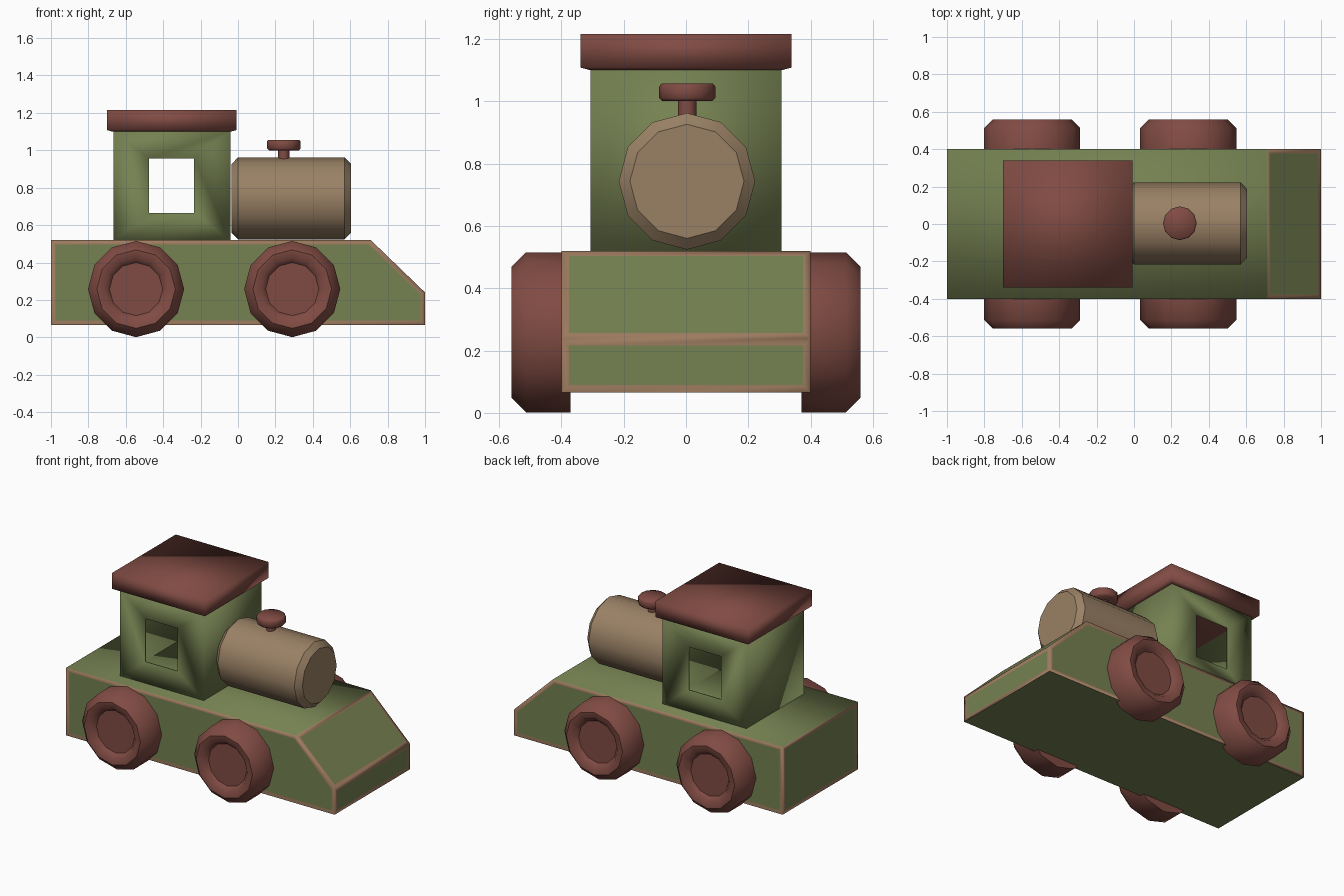
import bpy, bmesh, math
from mathutils import Vector

if "Cube" in bpy.data.objects:
    bpy.data.objects.remove(bpy.data.objects["Cube"])


def material(name, rgb):
    m = bpy.data.materials.new(name)
    lin = [((c / 255 + 0.055) / 1.055) ** 2.4 for c in rgb]
    m.diffuse_color = (*lin, 1)
    m.use_nodes = True
    m.node_tree.nodes["Principled BSDF"].inputs["Base Color"].default_value = m.diffuse_color
    return m


GREEN = material("olive_green", (117, 129, 81))
RED = material("brick_red", (128, 75, 67))
TAN = material("boiler_tan", (154, 129, 101))
TRIM = material("trim_tan", (157, 123, 95))


def finish(name, bm, mats, angle):
    """Turn a bmesh into an object, smooth below the given angle."""
    bmesh.ops.recalc_face_normals(bm, faces=bm.faces)
    me = bpy.data.meshes.new(name)
    bm.to_mesh(me)
    bm.free()
    for m in mats:
        me.materials.append(m)
    for p in me.polygons:
        p.use_smooth = True
    me.set_sharp_from_angle(angle=math.radians(angle))
    ob = bpy.data.objects.new(name, me)
    bpy.context.collection.objects.link(ob)
    return ob


def loft(bm, rings):
    """Skin a list of vertex rings and cap both ends."""
    vs = [[bm.verts.new(p) for p in r] for r in rings]
    n = len(vs[0])
    for a, b in zip(vs, vs[1:]):
        for i in range(n):
            j = (i + 1) % n
            bm.faces.new((a[i], a[j], b[j], b[i]))
    bm.faces.new(vs[0][::-1])
    bm.faces.new(vs[-1])


def lathe(name, profile, origin, axis, mat, angle, sides=12):
    """Sweep (radius, height) points around an axis 'x', 'y' or 'z'."""
    k = "xyz".index(axis)
    rings = []
    for r, h in profile:
        ring = []
        for i in range(sides):
            t = 2 * math.pi * i / sides
            p = Vector((0, 0, 0))
            p[k], p[(k + 1) % 3], p[(k + 2) % 3] = h, r * math.cos(t), r * math.sin(t)
            ring.append(p + Vector(origin))
        rings.append(ring)
    bm = bmesh.new()
    loft(bm, rings)
    return finish(name, bm, [mat], angle)


# Chassis: side profile with sloped nose, painted trim round each upright panel
side = [(-1, 0.065), (1, 0.065), (1, 0.24), (0.71, 0.52), (-1, 0.52)]
bm = bmesh.new()
loft(bm, [[(x, y, z) for x, z in side] for y in (-0.4, 0.4)])
bmesh.ops.recalc_face_normals(bm, faces=bm.faces)
panels = [f for f in bm.faces if abs(f.normal.z) < 0.9]
border = bmesh.ops.inset_individual(bm, faces=panels, thickness=0.024,
                                    depth=0, use_even_offset=True)["faces"]
for f in border:
    f.material_index = 1
chassis = finish("chassis", bm, [GREEN, TRIM], 180)
for p in chassis.data.polygons:
    if p.normal.z < -0.9:
        p.use_smooth = False

# Cab: hollow walls with a window opening in both sides
x0, x1, z0, z1, yw = -0.665, -0.04, 0.515, 1.105, 0.307
outer = [(x0, z0), (x1, z0), (x1, z1), (x0, z1)]
window = [(-0.475, 0.665), (-0.235, 0.665), (-0.235, 0.955), (-0.475, 0.955)]
bm = bmesh.new()
walls = []
for y in (-yw, yw):
    o = [bm.verts.new((x, y, z)) for x, z in outer]
    w = [bm.verts.new((x, y, z)) for x, z in window]
    for i in range(4):
        j = (i + 1) % 4
        bm.faces.new((o[i], o[j], w[j], w[i]))
    walls.append(o)
for i, j in ((0, 3), (1, 2)):
    a, b = walls
    bm.faces.new((a[i], a[j], b[j], b[i]))
cab = finish("cab", bm, [GREEN], 30)
thick = cab.modifiers.new("wall_thickness", "SOLIDIFY")
thick.thickness = 0.006
thick.offset = -1

# Roof: slab with a slightly tapered underside
bm = bmesh.new()
rings = []
for inset, z in ((0.03, 1.1), (0, 1.108), (0, 1.215)):
    hx, hy = 0.346 - inset, 0.339 - inset
    rings.append([(-0.355 + sx * hx, sy * hy, z)
                  for sx, sy in ((-1, -1), (1, -1), (1, 1), (-1, 1))])
loft(bm, rings)
finish("roof", bm, [RED], 180)

# Boiler with bevelled ends
lathe("boiler", [(0.183, -0.035), (0.219, 0), (0.219, 0.57), (0.183, 0.605)],
      (0, 0.003, 0.743), "x", TAN, 40)

# Chimney stem and cap
lathe("chimney_stem", [(0.03, 0.93), (0.03, 1.01)], (0.245, 0.004, 0), "z", RED, 40)
lathe("chimney_cap", [(0.08, 1.0), (0.09, 1.01), (0.09, 1.047), (0.083, 1.056)],
      (0.245, 0.004, 0), "z", RED, 60)

# Wheels with a rounded rim and recessed hub
rim = [(0.257, 0.37), (0.257, 0.513), (0.21, 0.56), (0.168, 0.556), (0.142, 0.525)]
for end, x in (("rear", -0.545), ("front", 0.29)):
    for label, s in (("right", -1), ("left", 1)):
        lathe(f"{end}_{label}_wheel", [(r, s * h) for r, h in rim],
              (x, 0, 0.258), "y", RED, 48)
